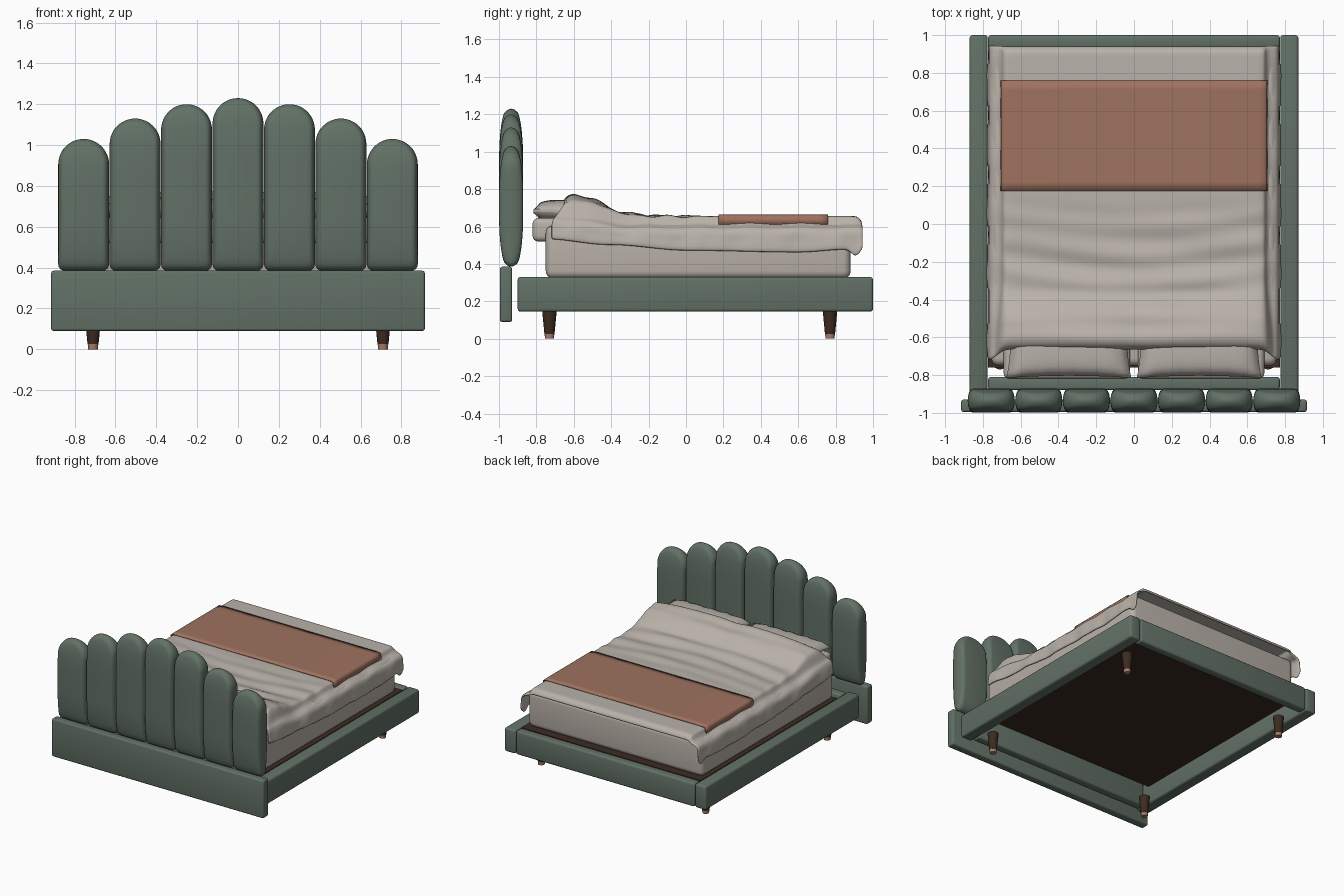
import bpy, bmesh, math

cube = bpy.data.objects.get("Cube")
if cube:
    bpy.data.objects.remove(cube, do_unlink=True)


def material(name, r, g, b):
    mat = bpy.data.materials.new(name)
    mat.use_nodes = True
    mat.diffuse_color = (r, g, b, 1)
    bsdf = mat.node_tree.nodes["Principled BSDF"]
    bsdf.inputs["Base Color"].default_value = (r, g, b, 1)
    bsdf.inputs["Roughness"].default_value = 0.8
    return mat


green = material("green upholstery", 0.122, 0.165, 0.132)
linen = material("pale linen", 0.485, 0.445, 0.40)
ticking = material("mattress fabric", 0.485, 0.435, 0.39)
rust = material("rust wool", 0.345, 0.168, 0.115)
wood = material("dark wood", 0.045, 0.024, 0.015)
copper = material("copper", 0.40, 0.20, 0.13)


def finish(name, bm, mat, angle=40, recalc=True):
    if recalc:
        bmesh.ops.recalc_face_normals(bm, faces=bm.faces)
    mesh = bpy.data.meshes.new(name)
    bm.to_mesh(mesh)
    bm.free()
    mesh.materials.append(mat)
    obj = bpy.data.objects.new(name, mesh)
    bpy.context.collection.objects.link(obj)
    bpy.ops.object.select_all(action="DESELECT")
    obj.select_set(True)
    bpy.context.view_layer.objects.active = obj
    bpy.ops.object.shade_smooth_by_angle(angle=math.radians(angle))
    return obj


def box(name, mat, xs, ys, zs, bevel=0.015, segments=3):
    """Rounded box between the given limits."""
    bm = bmesh.new()
    bmesh.ops.create_cube(bm, size=1)
    for v in bm.verts:
        v.co = [lim[0] if c < 0 else lim[1] for c, lim in zip(v.co, (xs, ys, zs))]
    if bevel:
        bmesh.ops.bevel(bm, geom=bm.edges[:], offset=bevel, segments=segments,
                        profile=0.5, affect="EDGES")
    return finish(name, bm, mat)


def loft(name, mat, rings, closed, angle=180):
    """Skin equal rings; closed rings start at the apex and get mirrored strip caps."""
    bm = bmesh.new()
    rows = [[bm.verts.new(p) for p in ring] for ring in rings]
    count = len(rows[0])
    for a, b in zip(rows, rows[1:]):
        for i in range(count if closed else count - 1):
            j = (i + 1) % count
            bm.faces.new((a[i], a[j], b[j], b[i]))
    if closed:
        for row in (rows[0], rows[-1]):
            bm.faces.new((row[0], row[1], row[-1]))
            for k in range(1, count // 2):
                bm.faces.new((row[k], row[k + 1], row[-k - 1], row[-k]))
    return finish(name, bm, mat, angle, recalc=closed)


def ease(t, keys):
    """Smooth interpolation through (position, value) keys."""
    if t <= keys[0][0]:
        return keys[0][1]
    for (a, va), (b, vb) in zip(keys, keys[1:]):
        if t <= b:
            f = (t - a) / (b - a)
            return va + (vb - va) * f * f * (3 - 2 * f)
    return keys[-1][1]


# Bed frame, with the base recessed inside the rails
for side, label in ((-1, "right"), (1, "left")):
    box(label + "_side_rail", green, sorted((side * 0.775, side * 0.87)), (-0.9, 1), (0.145, 0.33))
box("foot_rail", green, (-0.772, 0.772), (0.93, 1), (0.145, 0.33))
box("head_rail", green, (-0.772, 0.772), (-0.88, -0.81), (0.145, 0.33))
box("bed_base", wood, (-0.774, 0.774), (-0.76, 0.925), (0.285, 0.325), bevel=0)
box("headboard_base", green, (-0.915, 0.915), (-0.995, -0.93), (0.09, 0.385), 0.012)


# Legs with copper tips
def cone(name, mat, x, y, z0, z1, r0, r1):
    bm = bmesh.new()
    bmesh.ops.create_cone(bm, cap_ends=True, segments=24, radius1=r0, radius2=r1, depth=z1 - z0)
    bmesh.ops.translate(bm, verts=bm.verts, vec=(x, y, (z0 + z1) / 2))
    finish(name, bm, mat)


for x, side in ((-0.71, "right"), (0.71, "left")):
    for y, end in ((-0.73, "head"), (0.77, "foot")):
        cone(f"{end}_{side}_leg", wood, x, y, 0.025, 0.16, 0.027, 0.04)
        cone(f"{end}_{side}_leg_tip", copper, x, y, 0, 0.025, 0.024, 0.026)


# Padded headboard channels
def channel_outline(half, bottom, top, corner=0.03, steps=12):
    """Arched top and small rounded bottom corners, as (x, z) from the apex round."""
    pts = []
    for i in range(2 * steps + 1):
        a = math.pi * i / (2 * steps)
        pts.append((half * math.cos(a), top - half + half * math.sin(a)))
    straight = top - half - bottom - corner
    for k in range(1, steps):
        pts.append((-half, top - half - straight * k / steps))
    for sx in (-1, 1):
        for i in range(5):
            a = math.pi / 2 * (i / 4 if sx < 0 else 1 - i / 4)
            pts.append((sx * (half - corner + corner * math.cos(a)),
                        bottom + corner - corner * math.sin(a)))
    for k in range(1, steps):
        pts.append((half, bottom + corner + straight * k / steps))
    return pts[steps:] + pts[:steps]


def channel(name, x, top, half=0.1245, bottom=0.385, depth=0.064):
    rings = []
    steps = 12
    for i in range(steps + 1):
        a = math.pi * (i / steps - 0.5)
        inset = 0.034 * (1 - max(0, math.cos(a)) ** 0.8)
        ring = []
        for px, pz in channel_outline(half - inset, bottom + inset, top - inset):
            edge = min((pz - bottom) / 0.26, (top - pz) / 0.26, 1)
            taper = 0.3 + 0.7 * math.sqrt(max(0, 1 - (1 - edge) ** 2))
            ring.append((x + px, -0.935 + depth * math.sin(a) * taper, pz))
        rings.append(ring)
    loft(name, green, rings, True, 50)


tops = (1.23, 1.2, 1.13, 1.03)
for i in range(-3, 4):
    channel(f"headboard_channel_{i + 4}", i * 0.252, tops[abs(i)])

# Mattress
box("mattress", ticking, (-0.755, 0.755), (-0.75, 0.88), (0.322, 0.605), 0.04, 5)


# Pillows
def pillow(name, x, y, z, sx, sy, sz, pinch):
    """Cushion with a thin seam edge and slightly concave sides."""
    bm = bmesh.new()
    bmesh.ops.create_cube(bm, size=2)
    bmesh.ops.subdivide_edges(bm, edges=bm.edges[:], cuts=14, use_grid_fill=True)
    for v in bm.verts:
        u, w, h = v.co
        puff = ((1 - abs(u) ** 4) * (1 - abs(w) ** 4)) ** 0.5
        fold = 0.006 * math.sin(u * 17 + x * 9) * w * w
        v.co = (x + sx * u * (1 - pinch * (1 - w * w)),
                y + sy * w * (1 - pinch * (1 - u * u)),
                z + sz * h * (0.12 + 0.88 * puff) + fold)
    finish(name, bm, linen, 180)


for side, label in ((-1, "right"), (1, "left")):
    box(label + "_lower_pillow", linen, sorted((side * 0.02, side * 0.69)), (-0.82, -0.5),
        (0.52, 0.645), 0.03, 4)
    pillow(label + "_upper_pillow", side * 0.345, -0.62, 0.682, 0.33, 0.195, 0.06, 0.06)

# Duvet: cross-sections swept from head to foot
crown = ((-0.67, 0.71), (-0.65, 0.755), (-0.61, 0.774), (-0.52, 0.755), (-0.34, 0.675),
         (-0.2, 0.656), (0.9, 0.656), (0.93, 0.65), (0.945, 0.62))
hem_line = ((-0.68, 0.53), (-0.4, 0.5), (0, 0.47), (0.6, 0.46), (0.86, 0.475), (0.91, 0.435), (0.945, 0.48))


def duvet_section(y):
    top, hem = ease(y, crown), ease(y, hem_line)
    head = ease(y, ((-0.67, 1), (-0.25, 0)))
    rumple = ease(y, ((-0.6, 0.3), (-0.3, 1), (0, 0.8), (0.16, 0)))
    shoulder = 0.6 + 0.05 * head + 0.004 * math.sin(y * 23)
    wave = 0.004 * math.sin(y * 19) + 0.002 * math.sin(y * 41)

    def surface(x):
        ripple = math.sin(y * 42 + 2.2 * math.cos(x * 3)) + 0.6 * math.sin(y * 25 + x * 7)
        dome = 0.03 * head * abs(x / 0.68) ** 4
        dip = 0.012 * head * math.exp(-(x / 0.08) ** 2)
        return top + 0.006 * rumple * ripple - dome - dip

    half = [(x / 12 * 0.68, None) for x in range(13)]
    edge = surface(0.68)
    half += [(0.694 + 0.012 * head, edge - 0.01), (0.702 + 0.03 * head, shoulder + 0.012),
             (0.73 + 0.015 * head, shoulder), (0.758, shoulder - 0.008), (0.77, shoulder - 0.04),
             (0.77 + wave, (shoulder + hem) / 2), (0.778 + wave, hem + 0.02), (0.774 + wave, hem)]
    points = []
    for sign in (-1, 1):
        side = half[::-1] if sign < 0 else half[1:]
        for x, z in side:
            slant = -0.05 * head * min(1, max(0, (x - 0.68) / 0.09))
            points.append((sign * x, y + slant, surface(sign * x) if z is None else z))
    return points


rows = 75
stations = [-0.67 + 1.615 * i / rows for i in range(rows + 1)]
duvet = loft("duvet", linen, [duvet_section(y) for y in stations], False)
solid = duvet.modifiers.new("thickness", "SOLIDIFY")
solid.thickness = 0.014
solid.offset = -1
duvet.modifiers.new("smooth", "SUBSURF").levels = 1

# Throw blanket draped over the top of the duvet
drape = [(0.707, 0.608), (0.705, 0.648), (0.694, 0.66), (0.66, 0.663), (0.3, 0.663)]
across = [(-x, z) for x, z in drape] + drape[::-1]
throw = loft("throw_blanket", rust,
             [[(x, 0.175 + 0.585 * i / 12, z) for x, z in across] for i in range(13)], False, 50)
cloth = throw.modifiers.new("thickness", "SOLIDIFY")
cloth.thickness = 0.008
cloth.offset = -1
